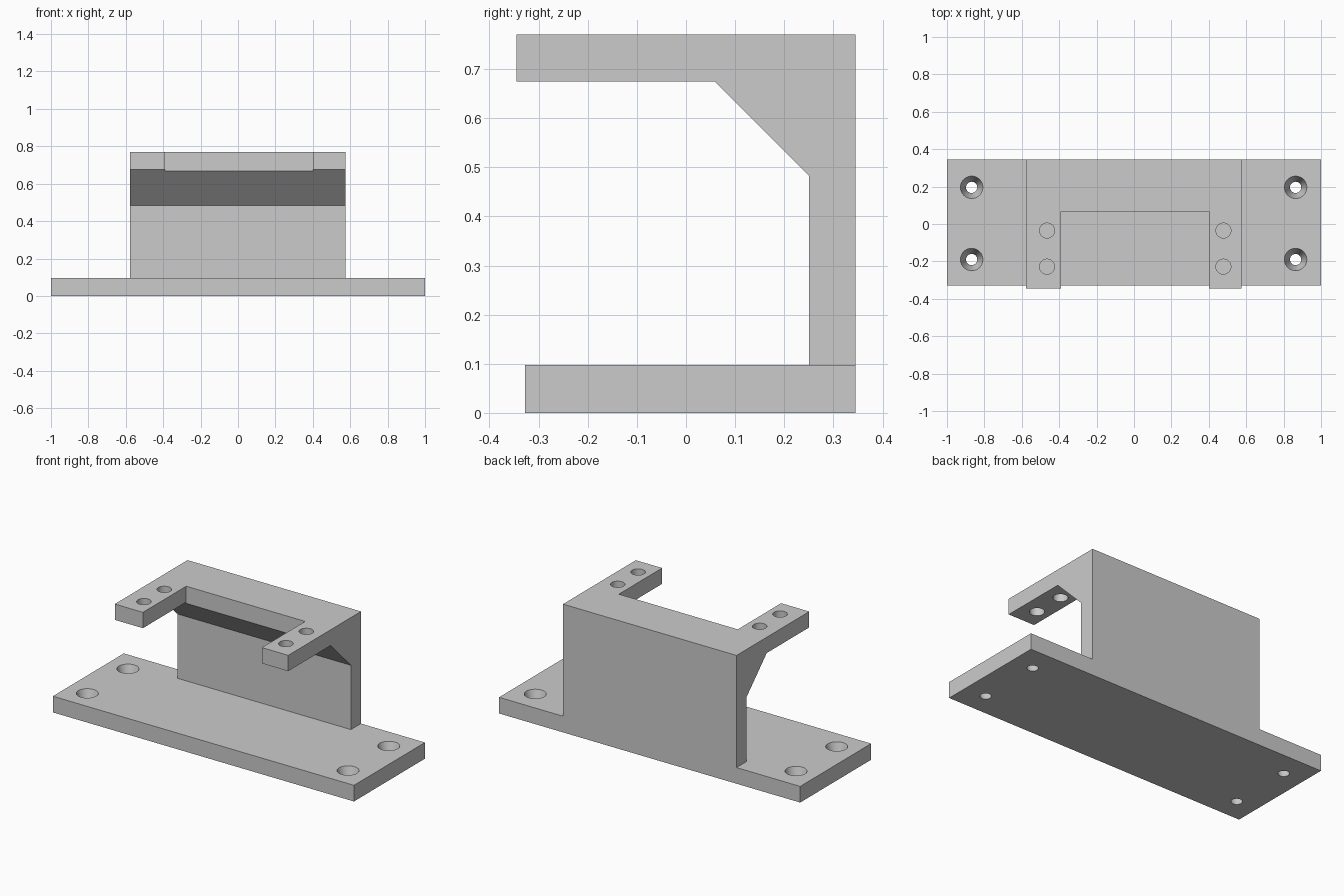
import bpy
import bmesh
from mathutils import Matrix

default = bpy.data.objects.get("Cube")
if default:
    bpy.data.objects.remove(default, do_unlink=True)

grey = bpy.data.materials.new("plain grey")
grey.use_nodes = True
colour = (0.6, 0.6, 0.6, 1)
grey.diffuse_color = colour
grey.node_tree.nodes["Principled BSDF"].inputs["Base Color"].default_value = colour


def add_object(name, bm):
    bmesh.ops.recalc_face_normals(bm, faces=bm.faces)
    mesh = bpy.data.meshes.new(name)
    bm.to_mesh(mesh)
    bm.free()
    mesh.materials.append(grey)
    obj = bpy.data.objects.new(name, mesh)
    bpy.context.collection.objects.link(obj)
    return obj


def extrude_profile(name, points, x0, x1):
    """Side profile of (y, z) points, extruded from x0 to x1."""
    bm = bmesh.new()
    face = bm.faces.new([bm.verts.new((x0, y, z)) for y, z in points])
    new = bmesh.ops.extrude_face_region(bm, geom=[face])["geom"]
    verts = [v for v in new if isinstance(v, bmesh.types.BMVert)]
    bmesh.ops.translate(bm, verts=verts, vec=(x1 - x0, 0, 0))
    return add_object(name, bm)


def rectangle(y0, y1, z0, z1):
    return [(y0, z0), (y1, z0), (y1, z1), (y0, z1)]


def hole_cutter(centres, z0, z1, r0, r1):
    """One cutter mesh holding a round or tapered plug at each centre."""
    bm = bmesh.new()
    for x, y in centres:
        bmesh.ops.create_cone(bm, cap_ends=True, segments=48, radius1=r0, radius2=r1,
                              depth=z1 - z0,
                              matrix=Matrix.Translation((x, y, (z0 + z1) / 2)))
    return add_object("hole_cutter", bm)


def cut(obj, cutter):
    mod = obj.modifiers.new("cut", "BOOLEAN")
    mod.operation = "DIFFERENCE"
    mod.solver = "EXACT"
    mod.object = cutter
    bpy.context.view_layer.objects.active = obj
    bpy.ops.object.modifier_apply(modifier=mod.name)
    bpy.data.objects.remove(cutter, do_unlink=True)


# Base plate with four tapered screw holes
BASE_TOP, BACK = 0.097, 0.345
base = extrude_profile("base_plate", rectangle(-0.328, BACK, 0, BASE_TOP), -1, 1)
screws = [(x, y) for x in (-0.868, 0.864) for y in (-0.19, 0.196)]
taper = 0.03 / BASE_TOP
over = 0.01
cut(base, hole_cutter(screws, -over, BASE_TOP + over,
                      0.03 - taper * over, 0.06 + taper * over))

# Upright wall, sloped brace and top plate as one profile
TOP, UNDER = 0.77, 0.675
bracket = extrude_profile("upright_bracket", [
    (BACK, BASE_TOP), (BACK, TOP), (-BACK, TOP), (-BACK, UNDER),
    (0.058, UNDER), (0.25, 0.483), (0.25, BASE_TOP)], -0.577, 0.575)

# Opening between the two arms
cut(bracket, extrude_profile("opening_cutter", rectangle(-0.5, 0.066, 0.6, 0.9), -0.39, 0.4))

# Two round holes through each arm
pins = [(x, y) for x in (-0.465, 0.478) for y in (-0.228, -0.035)]
cut(bracket, hole_cutter(pins, 0.6, 0.9, 0.04, 0.04))

# Round hole walls, crisp plate edges
for obj in (base, bracket):
    bpy.ops.object.select_all(action="DESELECT")
    obj.select_set(True)
    bpy.context.view_layer.objects.active = obj
    bpy.ops.object.shade_smooth_by_angle(angle=0.5)
